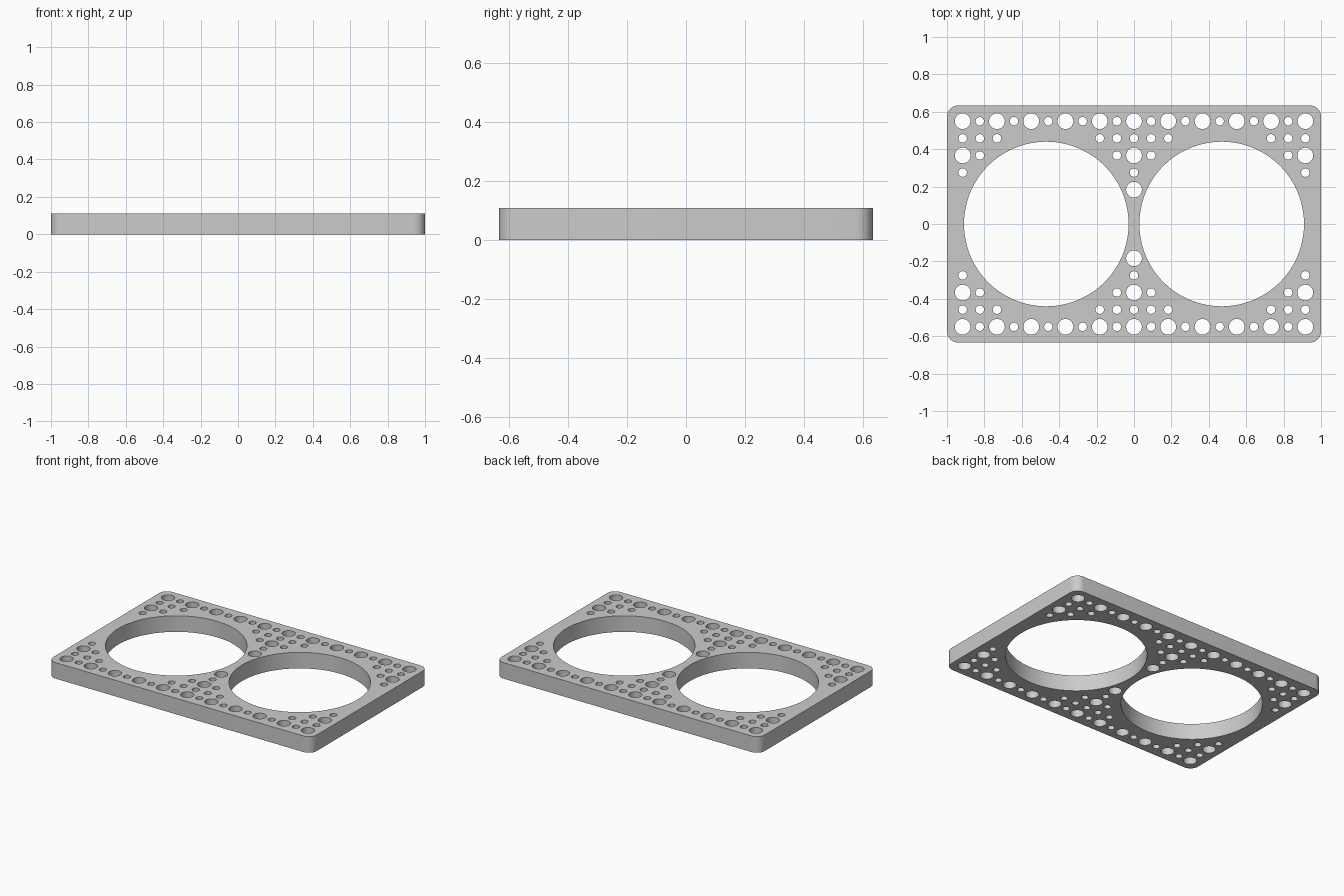
import bpy
import bmesh
from math import cos, sin, pi, radians, hypot

if "Cube" in bpy.data.objects:
    bpy.data.objects.remove(bpy.data.objects["Cube"], do_unlink=True)

HALF_X, HALF_Y, HEIGHT, CORNER = 1.0, 0.634, 0.11, 0.06
RING_X, RING_R = 0.469, 0.44
PITCH = 0.0916

# Plain grey material
grey = bpy.data.materials.new("plain grey")
grey.use_nodes = True
colour = (0.6, 0.6, 0.6, 1)
grey.diffuse_color = colour
grey.node_tree.nodes["Principled BSDF"].inputs["Base Color"].default_value = colour

outline = bpy.data.curves.new("plate", "CURVE")
outline.dimensions = "2D"
outline.fill_mode = "BOTH"
outline.extrude = HEIGHT / 2


def add_loop(points):
    spline = outline.splines.new("POLY")
    spline.points.add(len(points) - 1)
    for p, (x, y) in zip(spline.points, points):
        p.co = (x, y, 0, 1)
    spline.use_cyclic_u = True


def arc(cx, cy, r, start, sweep, n):
    return [(cx + r * cos(start + sweep * k / n), cy + r * sin(start + sweep * k / n))
            for k in range(n + 1)]


def add_hole(x, y, r, n):
    add_loop(arc(x, y, r, 0, 2 * pi, n)[:-1])


# Rounded rectangular border
border = []
for q, (sx, sy) in enumerate([(1, 1), (-1, 1), (-1, -1), (1, -1)]):
    border += arc(sx * (HALF_X - CORNER), sy * (HALF_Y - CORNER), CORNER, q * pi / 2, pi / 2, 10)
add_loop(border)

# Two large round openings
for side in (-1, 1):
    add_hole(side * RING_X, 0, RING_R, 128)

# Grid of peg holes wherever the plate is wide enough, wide ones on even cells
for row in range(-6, 7):
    for col in range(-10, 11):
        x, y = col * PITCH, row * PITCH
        if hypot(abs(x) - RING_X, y) > 0.5:
            wide = row % 2 == 0 and col % 2 == 0
            add_hole(x, y, 0.042 if wide else 0.0225, 32)

# Turn the filled outline into a clean solid standing on the ground
source = bpy.data.objects.new("plate_outline", outline)
bpy.context.collection.objects.link(source)
mesh = bpy.data.meshes.new_from_object(source.evaluated_get(bpy.context.evaluated_depsgraph_get()))
bpy.data.objects.remove(source, do_unlink=True)

bm = bmesh.new()
bm.from_mesh(mesh)
bmesh.ops.remove_doubles(bm, verts=bm.verts, dist=0.0001)
bmesh.ops.translate(bm, verts=bm.verts, vec=(0, 0, HEIGHT / 2))
bmesh.ops.recalc_face_normals(bm, faces=bm.faces)
bm.to_mesh(mesh)
bm.free()
mesh.name = "perforated_plate"
mesh.materials.clear()
mesh.materials.append(grey)

plate = bpy.data.objects.new("perforated_plate", mesh)
bpy.context.collection.objects.link(plate)
bpy.context.view_layer.objects.active = plate
plate.select_set(True)
bpy.ops.object.shade_smooth_by_angle(angle=radians(30))
